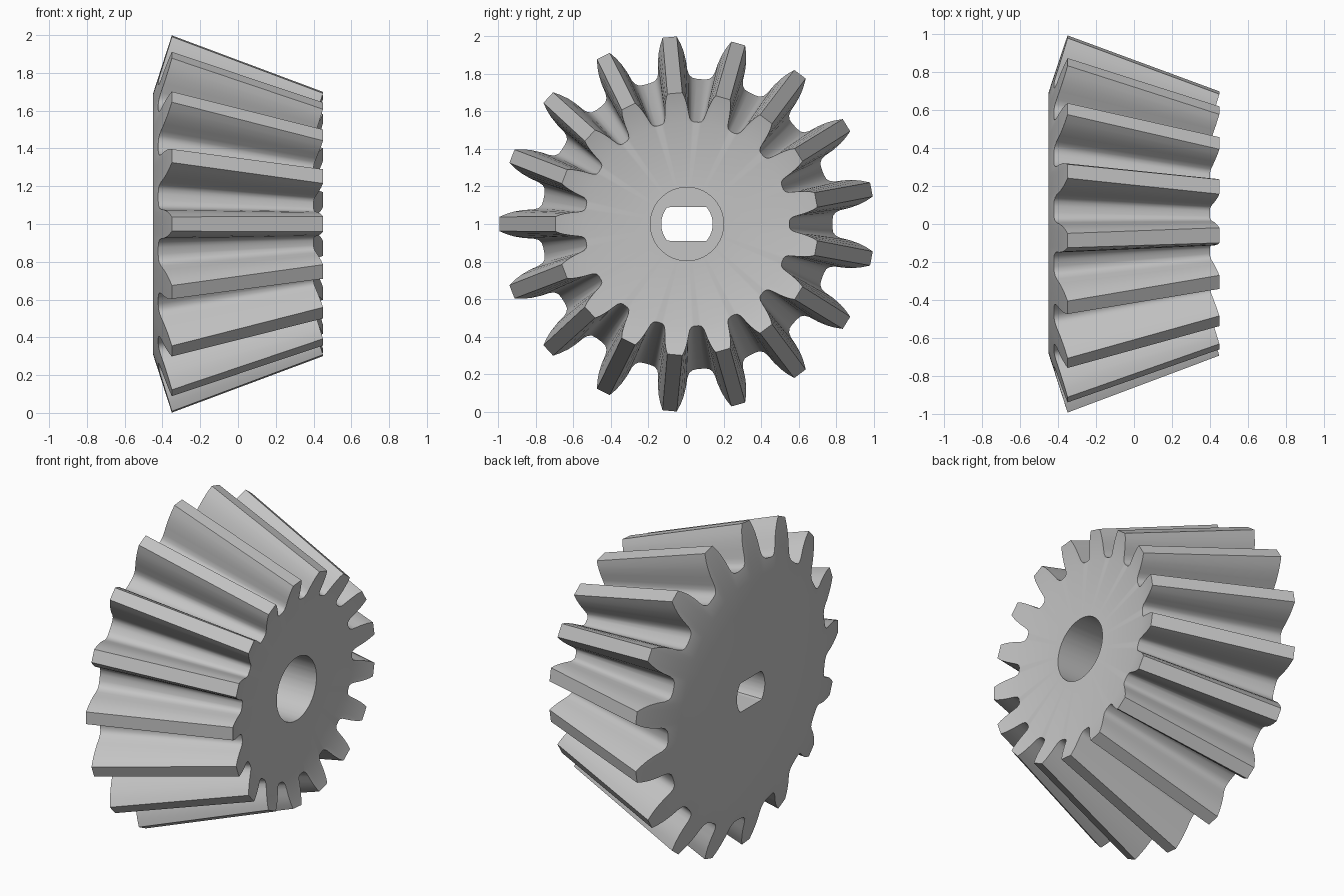
import bpy
import bmesh
import math

cube = bpy.data.objects.get("Cube")
if cube:
    bpy.data.objects.remove(cube, do_unlink=True)

TEETH = 17
# Half tooth outline, tip to root: (radius, half width)
BACK = [(1.0, .038), (.96, .055), (.92, .067), (.87, .075), (.82, .078),
        (.795, .085), (.78, .10), (.775, .125)]
FRONT = [(.70, .040), (.675, .05), (.65, .056), (.62, .061), (.59, .064),
         (.565, .067), (.55, .075), (.545, .088)]
BACK_FACE_R, BACK_FACE_X = .69, -.45
FRONT_FACE_R, FRONT_FACE_X = .545, .40
CONE = .322          # slope of both tooth end cones
BORE_R, BORE_FLOOR_X = .195, -.13
SHAFT_R, SHAFT_FLAT = .137, .09


def outline(half):
    """Full gear outline as (radius, angle) pairs."""
    tooth = [(r, -w / r) for r, w in reversed(half)] + [(r, w / r) for r, w in half]
    return [(r, math.pi + a + math.tau * i / TEETH)
            for i in range(TEETH) for r, a in tooth]


def shaft_radius(a):
    """Round shaft hole with two flats."""
    return min(SHAFT_R, SHAFT_FLAT / max(abs(math.sin(a)), .001))


back, front = outline(BACK), outline(FRONT)
angles = [a for _, a in front]

# Closed sequence of rings, each a list of (x, radius, angle)
rings = [
    [(BACK_FACE_X, shaft_radius(a), a) for a in angles],
    [(BACK_FACE_X, BACK_FACE_R, a) for _, a in back],
    [(BACK_FACE_X + CONE * (r - BACK_FACE_R), r, a) for r, a in back],
    [(FRONT_FACE_X + CONE * (r - FRONT_FACE_R), r, a) for r, a in front],
    [(FRONT_FACE_X, FRONT_FACE_R, a) for a in angles],
    [(FRONT_FACE_X, BORE_R, a) for a in angles],
    [(BORE_FLOOR_X, BORE_R, a) for a in angles],
    [(BORE_FLOOR_X, shaft_radius(a), a) for a in angles],
]

# Skin the rings into one solid
bm = bmesh.new()
loops = [[bm.verts.new((x, r * math.cos(a) + .005, 1 + r * math.sin(a)))
          for x, r, a in ring] for ring in rings]
for k, lower in enumerate(loops):
    upper = loops[(k + 1) % len(loops)]
    for i in range(len(lower)):
        j = (i + 1) % len(lower)
        bm.faces.new((lower[i], lower[j], upper[j], upper[i]))
bmesh.ops.remove_doubles(bm, verts=bm.verts[:], dist=1e-5)
bmesh.ops.recalc_face_normals(bm, faces=bm.faces[:])

mesh = bpy.data.meshes.new("bevel_gear")
bm.to_mesh(mesh)
bm.free()
gear = bpy.data.objects.new("bevel_gear", mesh)
bpy.context.collection.objects.link(gear)

# Plain grey
grey = bpy.data.materials.new("grey")
grey.use_nodes = True
colour = (.55, .55, .55, 1)
grey.diffuse_color = colour
grey.node_tree.nodes["Principled BSDF"].inputs["Base Color"].default_value = colour
mesh.materials.append(grey)

bpy.ops.object.select_all(action='DESELECT')
gear.select_set(True)
bpy.context.view_layer.objects.active = gear
bpy.ops.object.shade_smooth_by_angle(angle=math.radians(40))
